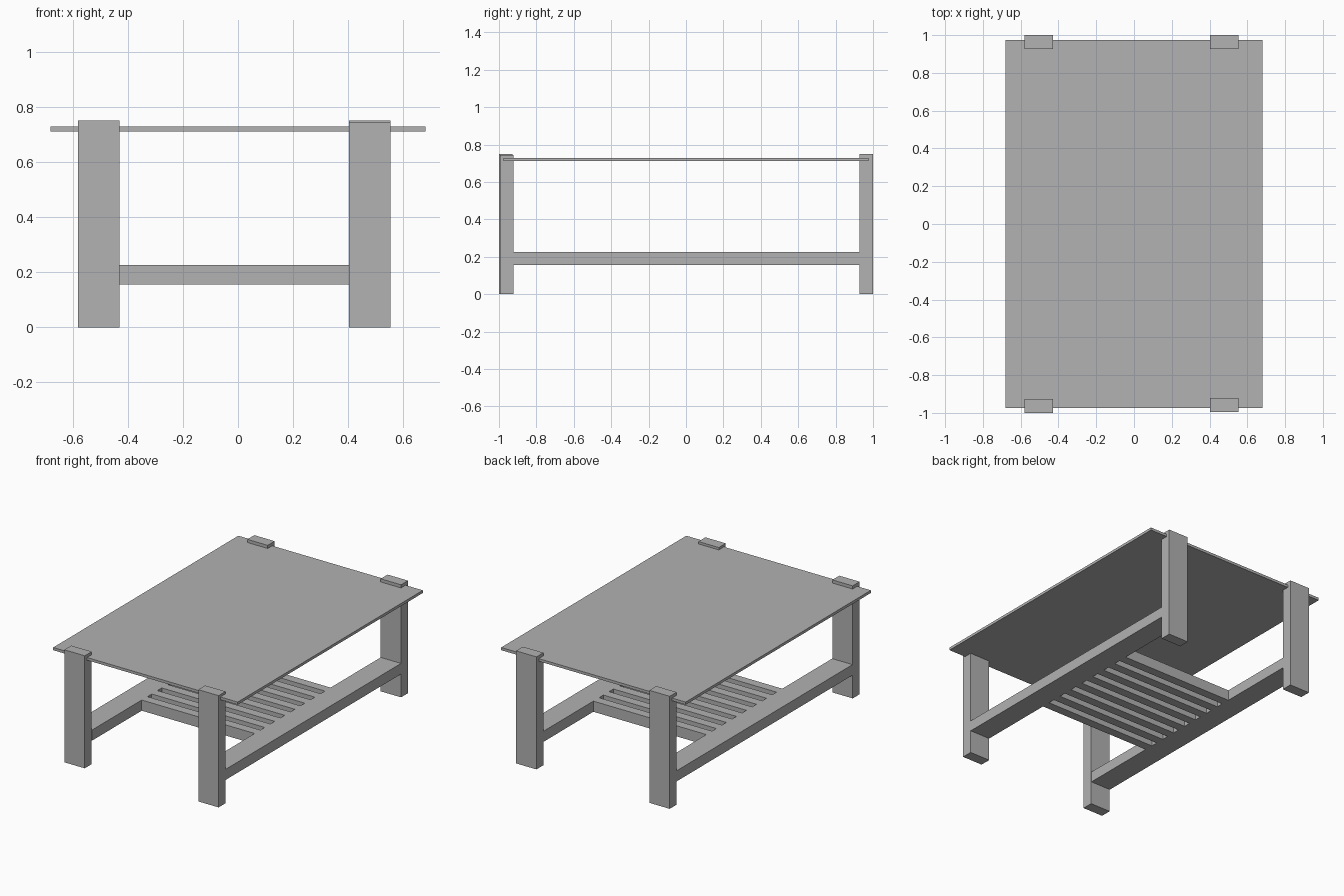
import bpy

cube = bpy.data.objects.get("Cube")
if cube:
    bpy.data.objects.remove(cube, do_unlink=True)

GREY = (0.445, 0.445, 0.445, 1.0)
mat = bpy.data.materials.new("plain grey")
mat.use_nodes = True
mat.diffuse_color = GREY
bsdf = next(n for n in mat.node_tree.nodes if n.type == 'BSDF_PRINCIPLED')
bsdf.inputs["Base Color"].default_value = GREY


def box(name, x, y, z):
    """Box spanning the given (min, max) range on each axis."""
    bpy.ops.mesh.primitive_cube_add(size=1)
    ob = bpy.context.object
    ob.name = name
    for v in ob.data.vertices:
        v.co = [sum(r) / 2 + c * (r[1] - r[0]) for c, r in zip(v.co, (x, y, z))]
    ob.data.materials.append(mat)
    return ob


SIDES = {"right": (-0.58, -0.43), "left": (0.403, 0.553)}
RAIL_Z = (0.155, 0.226)

# Thin table top, held between the protruding legs
box("table_top", (-0.68, 0.68), (-0.975, 0.975), (0.711, 0.729))

# Legs and the long low rail joining each front and back pair
for side, x in SIDES.items():
    shift, height = (0.006, 0.745) if side == "left" else (0.0, 0.75)
    box("front_leg_" + side, x, (-1 + shift, -0.927 + shift), (0, height))
    box("back_leg_" + side, x, (0.927, 1), (0, 0.75))
    box("rail_" + side, x, (-0.925, 0.928), RAIL_Z)

# Slatted shelf between the rails
COUNT, WIDTH, HALF = 8, 0.06, 0.40
pitch = (2 * HALF - WIDTH) / (COUNT - 1)
for i in range(COUNT):
    y = -HALF + i * pitch
    box(f"shelf_slat_{i + 1}", (-0.43, 0.403), (y, y + WIDTH), RAIL_Z)
